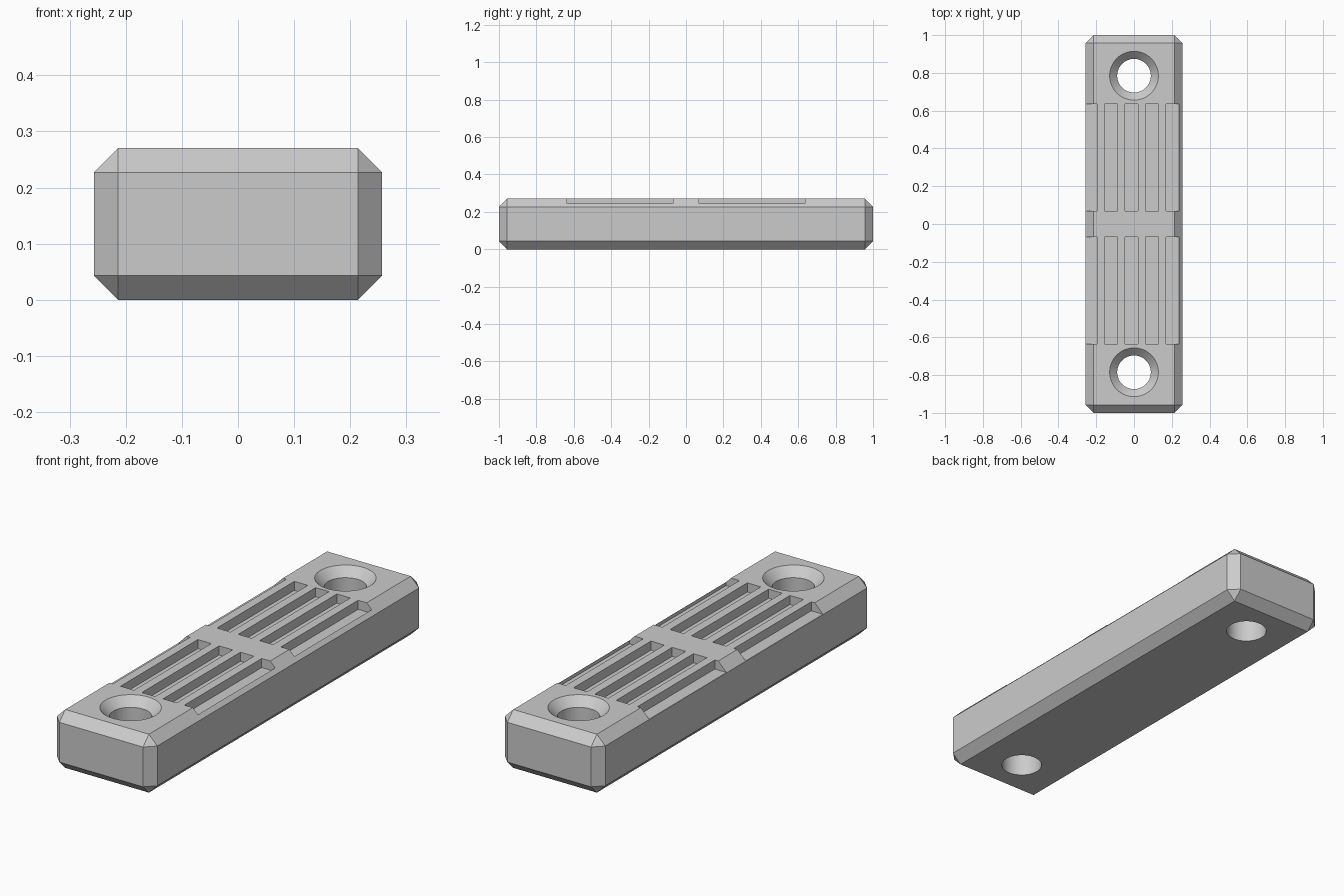
import bpy, bmesh, math
from mathutils import Matrix, Vector

default = bpy.data.objects.get("Cube")
if default:
    bpy.data.objects.remove(default, do_unlink=True)

SIZE = Vector((0.514, 2.0, 0.27))
CHAMFER = 0.043
TOP = SIZE.z

grey = bpy.data.materials.new("plain grey")
grey.use_nodes = True
colour = (0.6, 0.6, 0.6, 1)
grey.diffuse_color = colour
grey.node_tree.nodes["Principled BSDF"].inputs["Base Color"].default_value = colour


def add_box(bm, low, high):
    low, high = Vector(low), Vector(high)
    place = Matrix.Translation((low + high) / 2) @ Matrix.Diagonal((*(high - low), 1))
    return bmesh.ops.create_cube(bm, size=1, matrix=place)


def add_cone(bm, y, z1, z2, r1, r2):
    bmesh.ops.create_cone(bm, cap_ends=True, segments=64, radius1=r1, radius2=r2,
                          depth=z2 - z1, matrix=Matrix.Translation((0, y, (z1 + z2) / 2)))


def finish(bm, name):
    mesh = bpy.data.meshes.new(name)
    bm.to_mesh(mesh)
    bm.free()
    mesh.materials.append(grey)
    obj = bpy.data.objects.new(name, mesh)
    bpy.context.collection.objects.link(obj)
    return obj


# Block with every edge chamfered
bm = bmesh.new()
add_box(bm, (-SIZE.x / 2, -SIZE.y / 2, 0), (SIZE.x / 2, SIZE.y / 2, TOP))
bmesh.ops.bevel(bm, geom=bm.edges[:], offset=CHAMFER, segments=1, affect='EDGES')
bmesh.ops.recalc_face_normals(bm, faces=bm.faces)
mount = finish(bm, "mounting_block")

# Two banks of five shallow grooves, set slightly off centre across the block
bm = bmesh.new()
for y1, y2 in ((-0.635, -0.07), (0.07, 0.635)):
    for i in range(5):
        x = -0.231 + i * 0.109
        add_box(bm, (x - 0.0345, y1, TOP - 0.042), (x + 0.0345, y2, TOP + 0.1))
cutters = [finish(bm, "groove_cutter")]

# Screw holes: straight bore, then a 45 degree countersink
for radius1, radius2, z1, z2, name in ((0.089, 0.089, -0.1, TOP + 0.1, "bore_cutter"),
                                       (0.069, 0.149, TOP - 0.06, TOP + 0.02, "countersink_cutter")):
    bm = bmesh.new()
    for y in (-0.785, 0.785):
        add_cone(bm, y, z1, z2, radius1, radius2)
    cutters.append(finish(bm, name))

for cutter in cutters:
    cutter.hide_render = True
    mod = mount.modifiers.new(cutter.name, 'BOOLEAN')
    mod.operation = 'DIFFERENCE'
    mod.solver = 'EXACT'
    mod.object = cutter

# Bake the cuts and drop the cutters
bpy.context.view_layer.update()
graph = bpy.context.evaluated_depsgraph_get()
baked = bpy.data.meshes.new_from_object(mount.evaluated_get(graph))
mount.modifiers.clear()
mount.data = baked
for cutter in cutters:
    bpy.data.objects.remove(cutter, do_unlink=True)

# Smooth hole walls, crisp chamfers
bpy.ops.object.select_all(action='DESELECT')
mount.select_set(True)
bpy.context.view_layer.objects.active = mount
bpy.ops.object.shade_smooth_by_angle(angle=math.radians(20))
